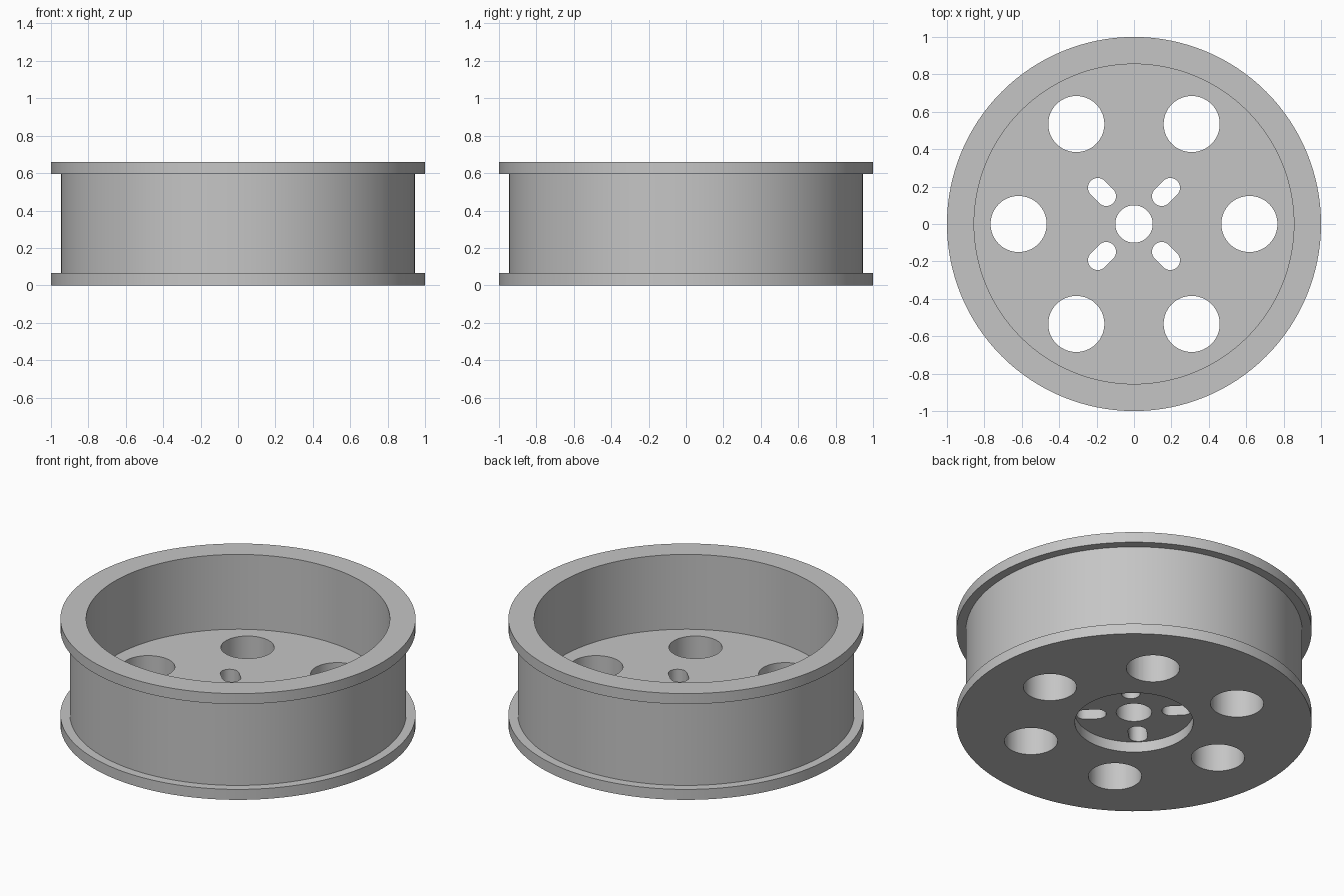
import bpy, bmesh
from math import radians, cos, sin, pi, tau
from mathutils import Vector, Matrix

cube = bpy.data.objects.get("Cube")
if cube:
    bpy.data.objects.remove(cube, do_unlink=True)

SEGMENTS = 128
HEIGHT, FLANGE, FLOOR, RECESS = 0.66, 0.065, 0.195, 0.065

grey = bpy.data.materials.new("light grey")
grey.use_nodes = True
colour = (0.56, 0.56, 0.56, 1)
grey.diffuse_color = colour
grey.node_tree.nodes["Principled BSDF"].inputs["Base Color"].default_value = colour


def finish(bm, name):
    bmesh.ops.recalc_face_normals(bm, faces=bm.faces)
    mesh = bpy.data.meshes.new(name)
    bm.to_mesh(mesh)
    bm.free()
    mesh.materials.append(grey)
    obj = bpy.data.objects.new(name, mesh)
    bpy.context.collection.objects.link(obj)
    return obj


def add_prism(bm, outline, low=-0.1, high=0.4):
    """Extrude a flat outline into a closed upright prism."""
    face = bm.faces.new([bm.verts.new((p.x, p.y, low)) for p in outline])
    top = bmesh.ops.extrude_face_region(bm, geom=[face])["geom"]
    verts = [v for v in top if isinstance(v, bmesh.types.BMVert)]
    bmesh.ops.translate(bm, verts=verts, vec=(0, 0, high - low))


def slot(angle, near, far, radius, steps=24):
    """Rounded outline lying along a spoke; a circle when near equals far."""
    turn = Matrix.Rotation(angle, 3, "Z")
    points = []
    for centre, start in ((far, -pi / 2), (near, pi / 2)):
        for i in range(steps + (near != far)):
            a = start + pi * i / steps
            points.append(turn @ Vector((centre + radius * cos(a), radius * sin(a), 0)))
    return points


# Wheel body: closed cross-section around the axle bore, revolved
profile = [
    (0.10, RECESS), (0.333, RECESS), (0.333, 0), (1, 0),
    (1, FLANGE), (0.947, FLANGE), (0.947, HEIGHT - FLANGE), (1, HEIGHT - FLANGE),
    (1, HEIGHT), (0.855, HEIGHT), (0.855, FLOOR), (0.10, FLOOR),
]
bm = bmesh.new()
rings = []
for i in range(SEGMENTS):
    a = tau * i / SEGMENTS
    rings.append([bm.verts.new((r * cos(a), r * sin(a), z)) for r, z in profile])
for i, ring in enumerate(rings):
    following = rings[(i + 1) % SEGMENTS]
    for j in range(len(profile)):
        k = (j + 1) % len(profile)
        bm.faces.new((ring[j], following[j], following[k], ring[k]))
wheel = finish(bm, "wheel_rim")

# Cutters: six round holes and four slots through the floor
bm = bmesh.new()
for i in range(6):
    add_prism(bm, slot(radians(60 * i), 0.617, 0.617, 0.15, 32))
for i in range(4):
    add_prism(bm, slot(radians(45 + 90 * i), 0.21, 0.274, 0.0525))
cutter = finish(bm, "hole_cutter")
cutter.hide_render = True

cut = wheel.modifiers.new("holes", "BOOLEAN")
cut.operation = "DIFFERENCE"
cut.solver = "EXACT"
cut.object = cutter

bpy.ops.object.select_all(action="DESELECT")
wheel.select_set(True)
bpy.context.view_layer.objects.active = wheel
bpy.ops.object.modifier_apply(modifier=cut.name)
bpy.data.objects.remove(cutter, do_unlink=True)
bpy.ops.object.shade_smooth_by_angle(angle=radians(30))
